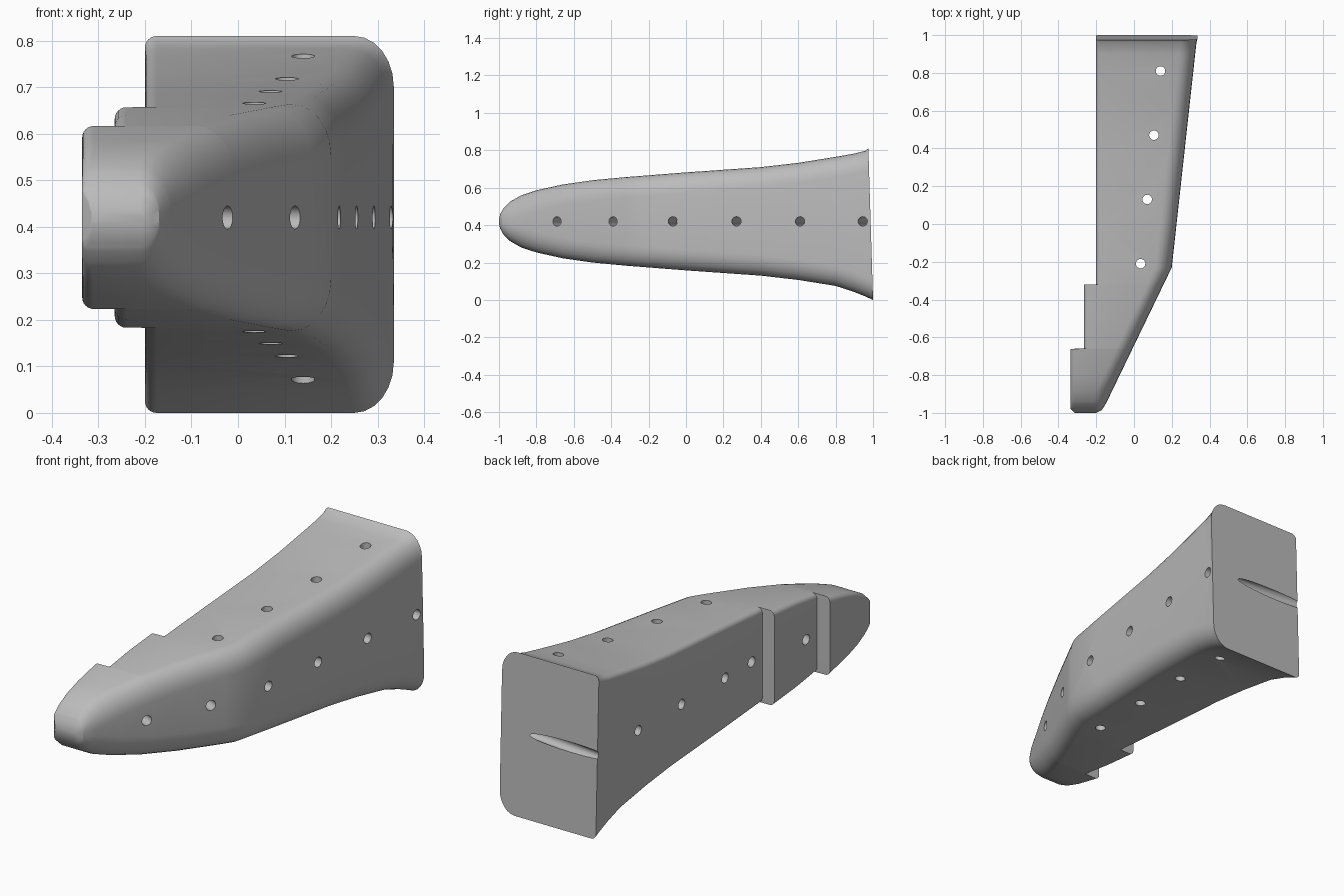
import bpy, bmesh, math
from mathutils import Vector, Matrix

cube = bpy.data.objects.get("Cube")
if cube:
    bpy.data.objects.remove(cube, do_unlink=True)

metal = bpy.data.materials.new("plain_grey")
metal.use_nodes = True
grey = (0.5, 0.5, 0.5, 1)
metal.diffuse_color = grey
metal.node_tree.nodes["Principled BSDF"].inputs["Base Color"].default_value = grey


def lerp(points, y):
    """Piecewise linear value of a (y, value) list."""
    for (a, u), (b, v) in zip(points, points[1:]):
        if y <= b:
            return u + (v - u) * (y - a) / (b - a)
    return points[-1][1]


# Half height, slanted side and stepped side along the length
HALF = [(-1, .012), (-.993, .04), (-.975, .072), (-.94, .106), (-.88, .14),
        (-.8, .166), (-.66, .197), (-.5, .22), (-.32, .237), (0, .262),
        (.4, .29), (.6, .313), (.8, .345), (.9, .37), (.96, .39), (1, .405)]
SLANT = [(-1, -.2), (-.985, -.17), (-.95, -.148), (-.23, .2), (1, .335)]
STEP = [(-1, -.315), (-.98, -.335), (-.661, -.335), (-.659, -.265),
        (-.321, -.265), (-.319, -.2), (1, -.2)]
MIDDLE = [(-1, .42), (.8, .42), (1, .405)]


def section(y):
    """Rectangle with broad rounding on the slanted side, tight on the other."""
    h, x0, x1, c = (lerp(t, y) for t in (HALF, STEP, SLANT, MIDDLE))
    k = min(1, h / .13)
    rx, rz, rs = .085 * k, .11 * k, .025 * k
    pts = []
    corners = [(x1 - rx, h - rz, rx, rz, 0), (x0 + rs, h - rs, rs, rs, 90),
               (x0 + rs, rs - h, rs, rs, 180), (x1 - rx, rz - h, rx, rz, 270)]
    for cx, cz, ax, az, start in corners:
        for i in range(7):
            a = math.radians(start + 15 * i)
            pts.append((cx + ax * math.cos(a), c + cz + az * math.sin(a)))
    # The rear face leans slightly forward at the top
    lean = .025 if y == 1 else 0
    return [Vector((x, y - lean * z / .81, z)) for x, z in pts]


# Body lofted along the length
stations = sorted({p[0] for t in (HALF, SLANT, STEP) for p in t})
bm = bmesh.new()
rings = [[bm.verts.new(p) for p in section(y)] for y in stations]
for a, b in zip(rings, rings[1:]):
    for i in range(len(a)):
        j = (i + 1) % len(a)
        bm.faces.new((a[i], a[j], b[j], b[i]))
bm.faces.new(rings[0])
bm.faces.new(rings[-1])
bmesh.ops.recalc_face_normals(bm, faces=bm.faces)
mesh = bpy.data.meshes.new("wedge_body")
bm.to_mesh(mesh)
bm.free()
body = bpy.data.objects.new("wedge_body", mesh)
bpy.context.collection.objects.link(body)
mesh.materials.append(metal)

# Drill holes: square to the slanted side, and straight down
bm = bmesh.new()


def drill(point, axis):
    turn = axis.to_track_quat('Z', 'Y').to_matrix().to_4x4()
    bmesh.ops.create_cone(bm, cap_ends=True, segments=20, radius1=.025,
                          radius2=.025, depth=2,
                          matrix=Matrix.Translation(point) @ turn)


for y in (-.69, -.39, -.07, .27, .61, .945):
    slope = (lerp(SLANT, y + .01) - lerp(SLANT, y - .01)) / .02
    drill(Vector((lerp(SLANT, y), y, .42)), Vector((1, -slope, 0)))
for i in range(4):
    drill(Vector((.035 + .035 * i, -.21 + .34 * i, .42)), Vector((0, 0, 1)))
mesh = bpy.data.meshes.new("drill_cutter")
bm.to_mesh(mesh)
bm.free()
mesh.materials.append(metal)
cutter = bpy.data.objects.new("drill_cutter", mesh)
cutter.hide_render = True
bpy.context.collection.objects.link(cutter)

cut = body.modifiers.new("holes", 'BOOLEAN')
cut.operation = 'DIFFERENCE'
cut.solver = 'EXACT'
cut.object = cutter
bpy.ops.object.select_all(action='DESELECT')
body.select_set(True)
bpy.context.view_layer.objects.active = body
bpy.ops.object.modifier_apply(modifier=cut.name)
bpy.data.objects.remove(cutter, do_unlink=True)
bpy.ops.object.shade_smooth_by_angle(angle=math.radians(28))
